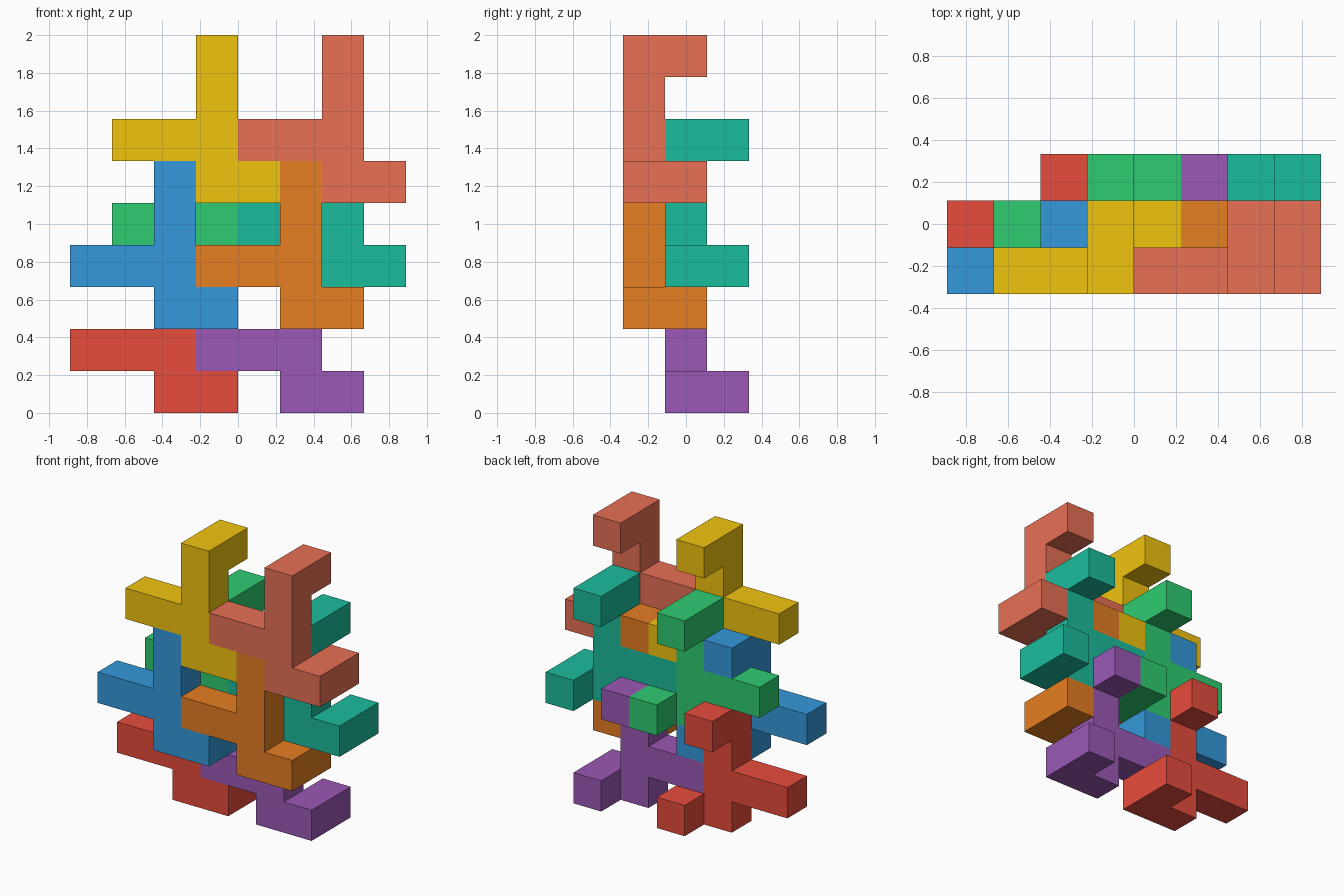
import bpy, bmesh
from mathutils import Vector

if "Cube" in bpy.data.objects:
    bpy.data.objects.remove(bpy.data.objects["Cube"])

U = 2 / 9                                  # edge of one cube cell
ORIGIN = Vector((-4 * U, -1.5 * U, 0))     # corner of the cell grid

# One interlocking piece: upright bar, long left arm, short right arm,
# and two stubs pointing back (top of the bar, end of the right arm)
PIECE = {(0, 0, k) for k in range(4)} | {(-2, 0, 1), (-1, 0, 1), (1, 0, 0),
                                         (0, 1, 3), (1, 1, 0)}

# Corner signs of a cube face, for each axis
DIRECTIONS = [(axis, side) for axis in range(3) for side in (0, 1)]


def linear(hex_colour):
    channels = [int(hex_colour[i:i + 2], 16) / 255 for i in (0, 2, 4)]
    return [c / 12.92 if c <= 0.04045 else ((c + 0.055) / 1.055) ** 2.4
            for c in channels] + [1]


def cell_face(bm, cell, axis, side):
    b, c = (axis + 1) % 3, (axis + 2) % 3
    corners = []
    for s, t in ((0, 0), (1, 0), (1, 1), (0, 1)):
        p = Vector(cell)
        p[axis] += side
        p[b] += s
        p[c] += t
        corners.append(bm.verts.new(p * U))
    bm.faces.new(corners if side else corners[::-1])


def make_piece(name, base, colour):
    # Outer skin of the cells only, with coplanar faces merged
    bm = bmesh.new()
    for cell in sorted(PIECE):
        for axis, side in DIRECTIONS:
            neighbour = list(cell)
            neighbour[axis] += 1 if side else -1
            if tuple(neighbour) not in PIECE:
                cell_face(bm, cell, axis, side)
    bmesh.ops.remove_doubles(bm, verts=bm.verts, dist=1e-4)
    bmesh.ops.dissolve_limit(bm, angle_limit=0.01, verts=bm.verts, edges=bm.edges)
    mesh = bpy.data.meshes.new(name)
    bm.to_mesh(mesh)
    bm.free()
    mat = bpy.data.materials.new(name + "_colour")
    mat.diffuse_color = linear(colour)
    mat.use_nodes = True
    mat.node_tree.nodes["Principled BSDF"].inputs["Base Color"].default_value = mat.diffuse_color
    mesh.materials.append(mat)
    obj = bpy.data.objects.new(name, mesh)
    obj.location = ORIGIN + Vector(base) * U
    bpy.context.collection.objects.link(obj)


# Foot cell of each bar (column, depth layer, row)
make_piece("red_piece", (2, 1, 0), "E74C3C")
make_piece("purple_piece", (5, 1, 0), "9B59B6")
make_piece("blue_piece", (2, 0, 2), "3498DB")
make_piece("orange_piece", (5, 0, 2), "E67E22")
make_piece("green_piece", (3, 1, 3), "2ECC71")
make_piece("teal_piece", (6, 1, 3), "1ABC9C")
make_piece("yellow_piece", (3, 0, 5), "F1C40F")
make_piece("salmon_piece", (6, 0, 5), "E87055")
